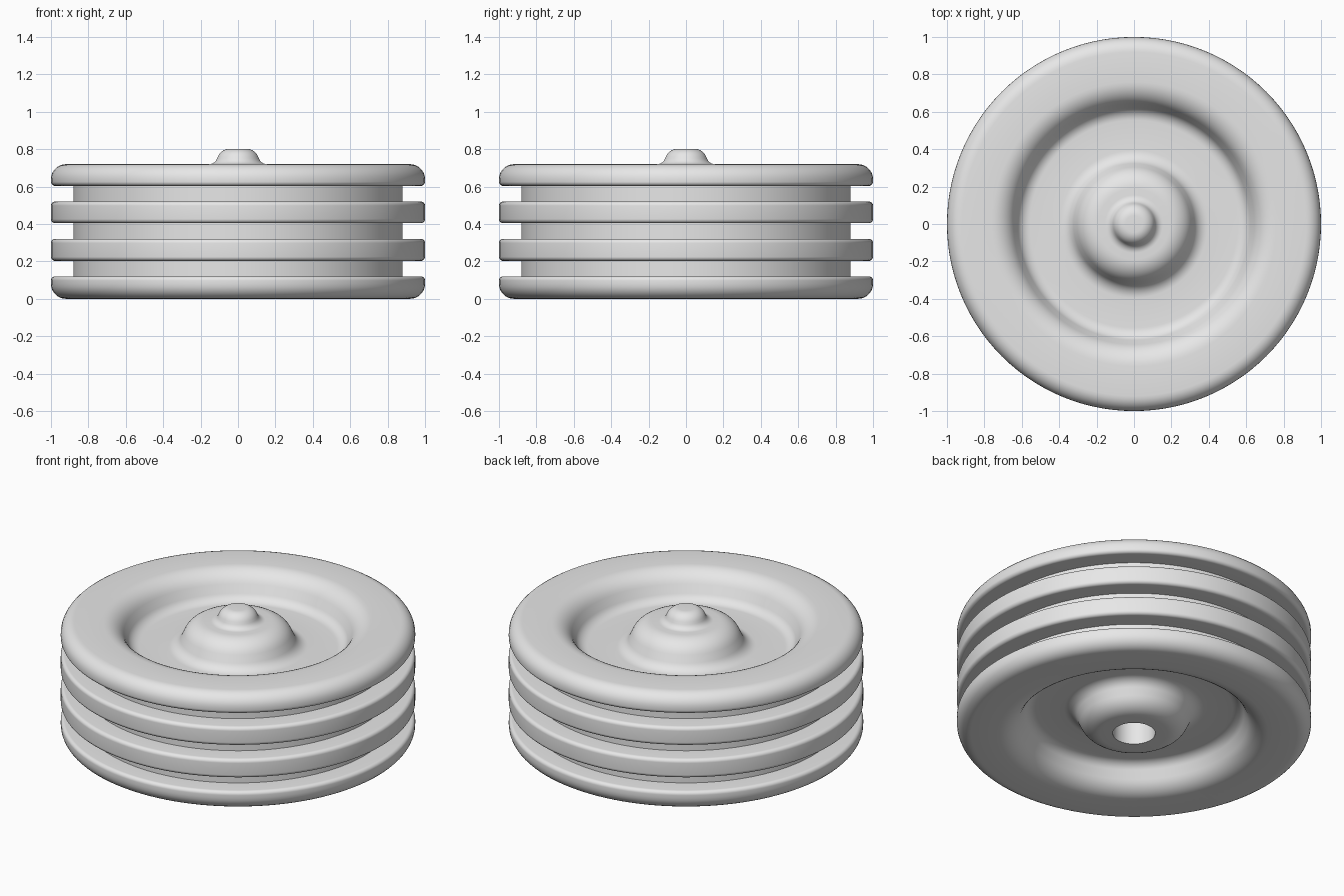
import bpy, bmesh, math
from mathutils import Vector

if "Cube" in bpy.data.objects:
    bpy.data.objects.remove(bpy.data.objects["Cube"])

H = 0.72      # height of the wheel body
SEGMENTS = 112

grey = bpy.data.materials.new("plain grey")
grey.diffuse_color = (0.8, 0.8, 0.8, 1)
grey.use_nodes = True
grey.node_tree.nodes["Principled BSDF"].inputs["Base Color"].default_value = grey.diffuse_color


def rounded(corners, steps=7):
    """Turn (radius, height, tangent length) corners into a filleted profile."""
    out = []
    for i, (r, z, t) in enumerate(corners):
        p = Vector((r, z))
        if t == 0 or i in (0, len(corners) - 1):
            out.append(p)
            continue
        u = (Vector(corners[i - 1][:2]) - p).normalized()
        v = (Vector(corners[i + 1][:2]) - p).normalized()
        a, b = p + u * t, p + v * t
        w = math.sin(u.angle(v) / 2)          # weight giving a true arc
        for k in range(steps + 1):
            s = k / steps
            c0, c1, c2 = (1 - s) ** 2, 2 * w * s * (1 - s), s ** 2
            out.append((a * c0 + p * c1 + b * c2) / (c0 + c1 + c2))
    return out


def lathe(name, profile):
    bm = bmesh.new()
    verts = [bm.verts.new((p.x, 0, p.y)) for p in profile]
    edges = [bm.edges.new(pair) for pair in zip(verts, verts[1:])]
    bmesh.ops.spin(bm, geom=verts + edges, cent=(0, 0, 0), axis=(0, 0, 1),
                   angle=math.tau, steps=SEGMENTS, use_merge=False)
    bmesh.ops.remove_doubles(bm, verts=bm.verts, dist=1e-5)
    bmesh.ops.recalc_face_normals(bm, faces=bm.faces)
    mesh = bpy.data.meshes.new(name)
    bm.to_mesh(mesh)
    bm.free()
    mesh.materials.append(grey)
    ob = bpy.data.objects.new(name, mesh)
    bpy.context.collection.objects.link(ob)
    bpy.context.view_layer.objects.active = ob
    ob.select_set(True)
    bpy.ops.object.shade_smooth_by_angle(angle=math.radians(35))
    ob.select_set(False)


# One side of the wheel, from the hub face out to the rounded rim
face = [(0.27, H, 0.08), (0.345, 0.56, 0.05), (0.60, 0.56, 0.045),
        (0.68, H, 0.08), (1.0, H, 0.08)]

# Centre knob on top
knob = [(0, 0.802, 0), (0.09, 0.802, 0.045), (0.125, H, 0.03)]

# Ribs and grooves around the outside
ribs = []
for top, bottom in ((0.604, 0.52), (0.405, 0.32), (0.203, 0.12)):
    ribs += [(1.0, top, 0.022), (0.88, top, 0),
             (0.88, bottom, 0), (1.0, bottom, 0.022)]

# Matching underside with the centre socket
underside = [(r, H - z, t) for r, z, t in reversed(face)]
socket = [(0.12, 0, 0), (0.12, 0.3, 0), (0, 0.3, 0)]

lathe("ribbed_wheel", rounded(knob + face + ribs + underside + socket))
